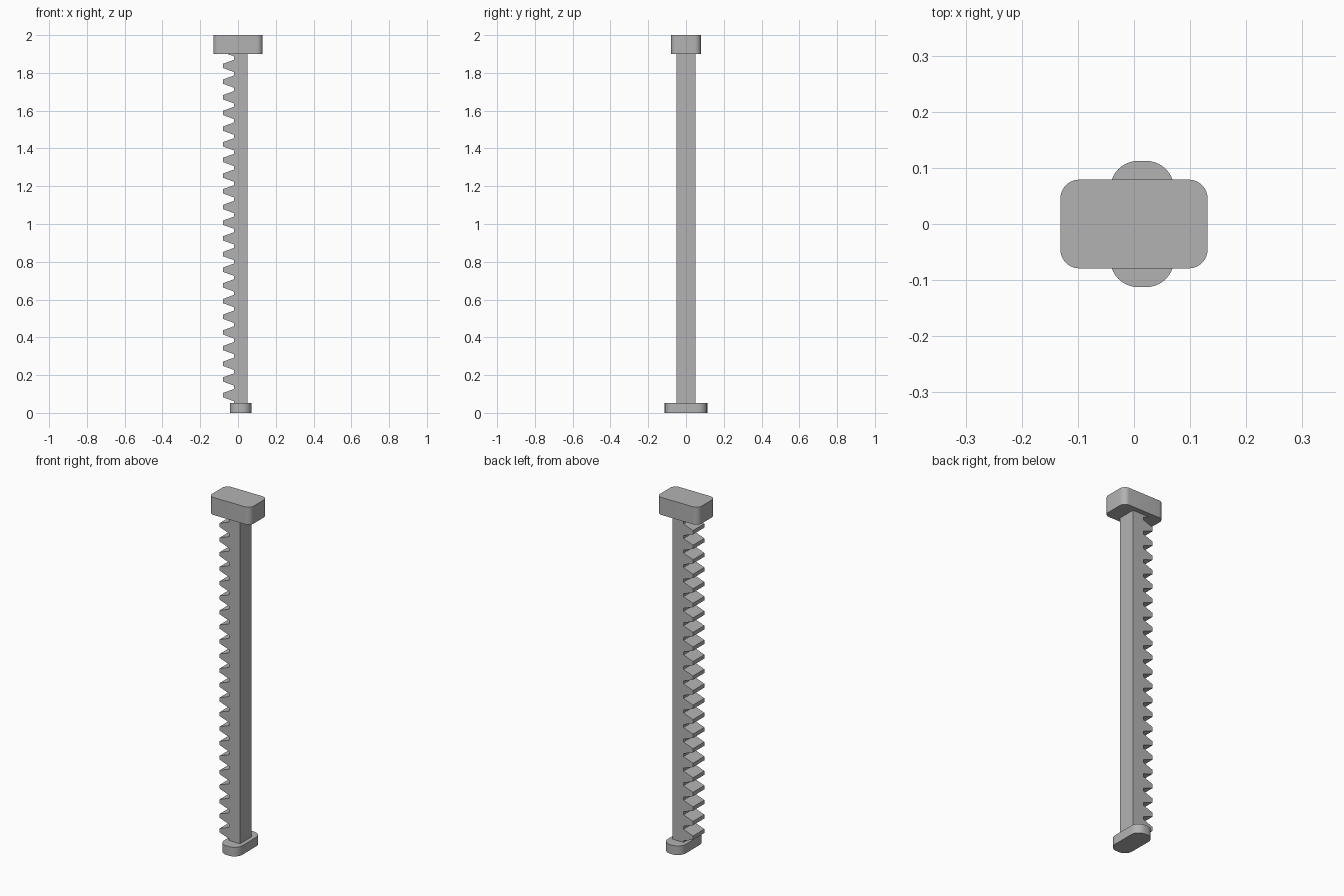
import bpy, bmesh, math

cube = bpy.data.objects.get("Cube")
if cube:
    bpy.data.objects.remove(cube, do_unlink=True)

GREY = (0.45, 0.45, 0.45, 1)
mat = bpy.data.materials.new("plain grey")
mat.use_nodes = True
mat.diffuse_color = GREY
mat.node_tree.nodes["Principled BSDF"].inputs["Base Color"].default_value = GREY


def finish(bm, name):
    """Turn a bmesh into a named object with sharp edges kept."""
    bmesh.ops.recalc_face_normals(bm, faces=bm.faces)
    mesh = bpy.data.meshes.new(name)
    bm.to_mesh(mesh)
    bm.free()
    mesh.materials.append(mat)
    obj = bpy.data.objects.new(name, mesh)
    bpy.context.collection.objects.link(obj)
    bpy.ops.object.select_all(action="DESELECT")
    obj.select_set(True)
    bpy.context.view_layer.objects.active = obj
    bpy.ops.object.shade_smooth_by_angle(angle=math.radians(30))


def rounded_block(name, x, half_x, half_y, z0, z1, radius):
    """Block whose four upright edges are rounded."""
    bm = bmesh.new()
    bmesh.ops.create_cube(bm, size=1)
    for v in bm.verts:
        v.co = (x + 2 * half_x * v.co.x, 2 * half_y * v.co.y,
                z0 if v.co.z < 0 else z1)
    upright = [e for e in bm.edges
               if abs(e.verts[0].co.z - e.verts[1].co.z) > 0.01]
    bmesh.ops.bevel(bm, geom=upright, offset=radius, segments=10,
                    profile=0.5, affect="EDGES")
    finish(bm, name)


# Rack proportions: straight-flanked teeth with a 20 degree pressure angle
PITCH = 0.083
MODULE = PITCH / math.pi
SLOPE = math.tan(math.radians(20))
TIP_X, ROOT_X, BACK_X = -0.08, -0.0205, 0.049
TIP_HALF = PITCH / 4 - MODULE * SLOPE
ROOT_HALF = PITCH / 4 + 1.25 * MODULE * SLOPE
FIRST_Z, TEETH, HALF_Y = 0.094, 22, 0.051

# Toothed column: side profile, pushed through from front to back
profile = [(BACK_X, 0.05), (ROOT_X, 0.05)]
for i in range(TEETH):
    z = FIRST_Z + i * PITCH
    profile += [(ROOT_X, z - ROOT_HALF), (TIP_X, z - TIP_HALF),
                (TIP_X, z + TIP_HALF), (ROOT_X, z + ROOT_HALF)]
# The last tooth runs up into the head
top = FIRST_Z + TEETH * PITCH
profile += [(ROOT_X, top - ROOT_HALF), (TIP_X, top - TIP_HALF),
            (TIP_X, top), (BACK_X, top)]

bm = bmesh.new()
face = bm.faces.new([bm.verts.new((x, -HALF_Y, z)) for x, z in profile])
pushed = bmesh.ops.extrude_face_region(bm, geom=[face], use_keep_orig=True)
for v in pushed["geom"]:
    if isinstance(v, bmesh.types.BMVert):
        v.co.y = HALF_Y
finish(bm, "toothed_column")

# Head and foot plates
rounded_block("head_block", 0, 0.131, 0.079, 1.9, 2.0, 0.033)
rounded_block("foot_plate", 0.0145, 0.057, 0.1125, 0, 0.052, 0.05)
